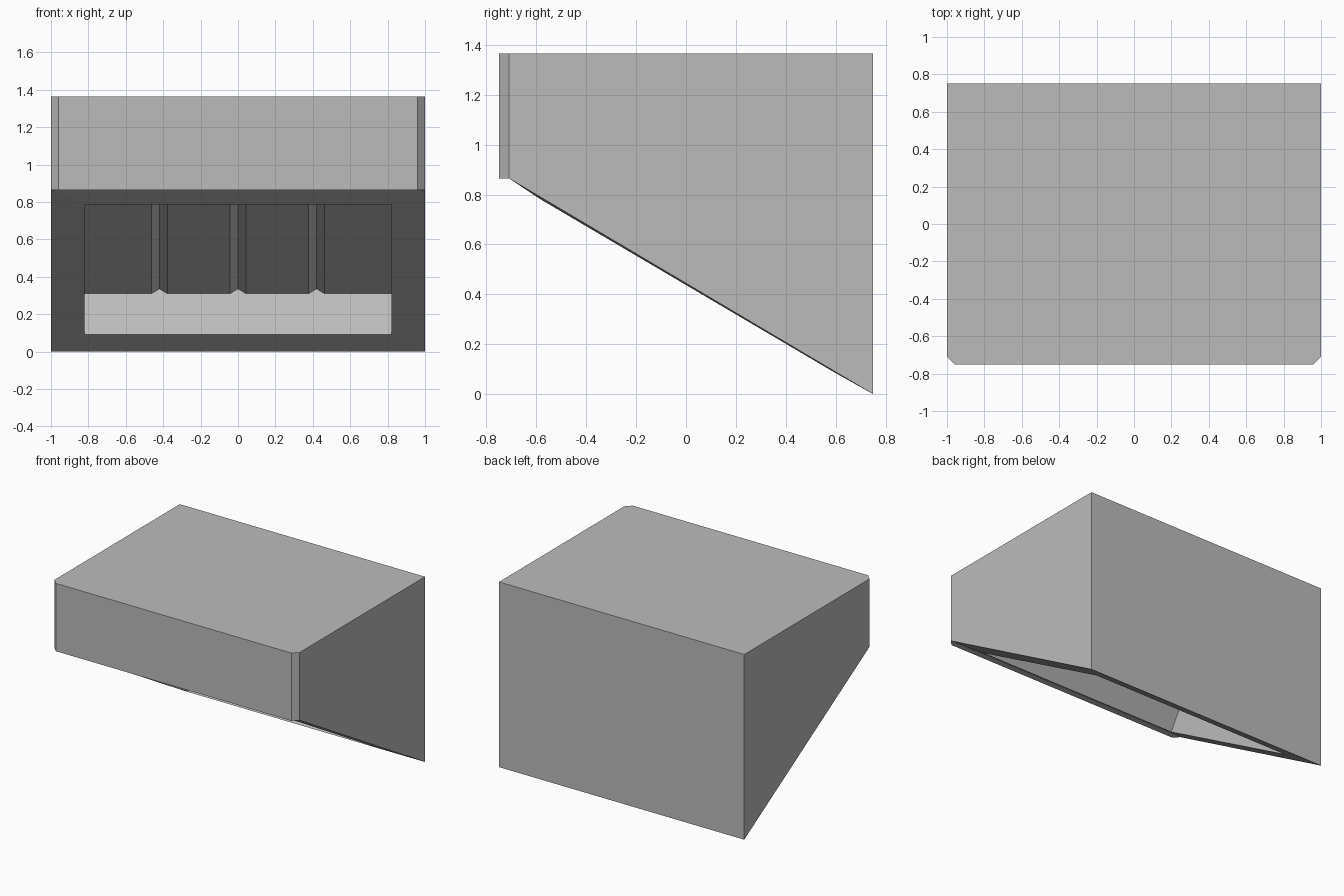
import bpy
import bmesh
from mathutils import Vector

if "Cube" in bpy.data.objects:
    bpy.data.objects.remove(bpy.data.objects["Cube"])

TOP, LIP = 1.365, 0.865            # roof height, underside of the front lip
IN_X = 0.82                        # half width of the recess opening
IN_TOP, IN_LOW = (-0.59, 0.785), (0.59, 0.09)   # opening edges (y, z)
DEPTH, GROOVE = 0.255, 0.03        # recess depth, extra depth of grooves

grey = bpy.data.materials.new("metal_grey")
grey.diffuse_color = (0.5, 0.5, 0.5, 1)
grey.use_nodes = True
grey.node_tree.nodes["Principled BSDF"].inputs["Base Color"].default_value = grey.diffuse_color

bm = bmesh.new()


def face(*verts):
    return bm.faces.new(verts)


# Canopy: chamfered plan, walls dropping to the lip in front and to z=0 behind
plan = [(-0.96, -0.75), (0.96, -0.75), (1, -0.71), (1, 0.75), (-1, 0.75), (-1, -0.71)]
upper = [bm.verts.new((x, y, TOP)) for x, y in plan]
lower = [bm.verts.new((x, y, 0 if y > 0 else LIP)) for x, y in plan]
face(*upper)
for i in range(6):
    j = (i + 1) % 6
    face(lower[i], lower[j], upper[j], upper[i])
face(lower[0], lower[1], lower[2], lower[5])   # flat underside of the lip

# Back panel of the recess: x positions with V grooves between the filter panels
stations = [(-IN_X, 0)]
for gx in (-0.42, 0, 0.42):
    stations += [(gx - 0.042, 0), (gx, GROOVE), (gx + 0.042, 0)]
stations.append((IN_X, 0))
slope = Vector((0, IN_LOW[0] - IN_TOP[0], IN_LOW[1] - IN_TOP[1]))
inward = Vector((0, -slope.z, slope.y)).normalized()


def panel_row(edge):
    return [bm.verts.new(Vector((x, *edge)) + inward * (DEPTH + d)) for x, d in stations]


row_top, row_low = panel_row(IN_TOP), panel_row(IN_LOW)
for i in range(len(stations) - 1):
    face(row_top[i], row_top[i + 1], row_low[i + 1], row_low[i])

# Sloping rim around the opening, and the recess side walls
outer = [lower[5], lower[2], lower[3], lower[4]]
inner = [bm.verts.new((s * IN_X, *e))
         for s, e in ((-1, IN_TOP), (1, IN_TOP), (1, IN_LOW), (-1, IN_LOW))]
for i in range(4):
    j = (i + 1) % 4
    face(outer[i], outer[j], inner[j], inner[i])
face(inner[0], inner[1], *reversed(row_top))
face(inner[3], inner[2], *reversed(row_low))
face(inner[0], inner[3], row_low[0], row_top[0])
face(inner[1], inner[2], row_low[-1], row_top[-1])

bmesh.ops.recalc_face_normals(bm, faces=bm.faces)
mesh = bpy.data.meshes.new("hood_canopy")
bm.to_mesh(mesh)
bm.free()
mesh.materials.append(grey)
bpy.context.collection.objects.link(bpy.data.objects.new("hood_canopy", mesh))
